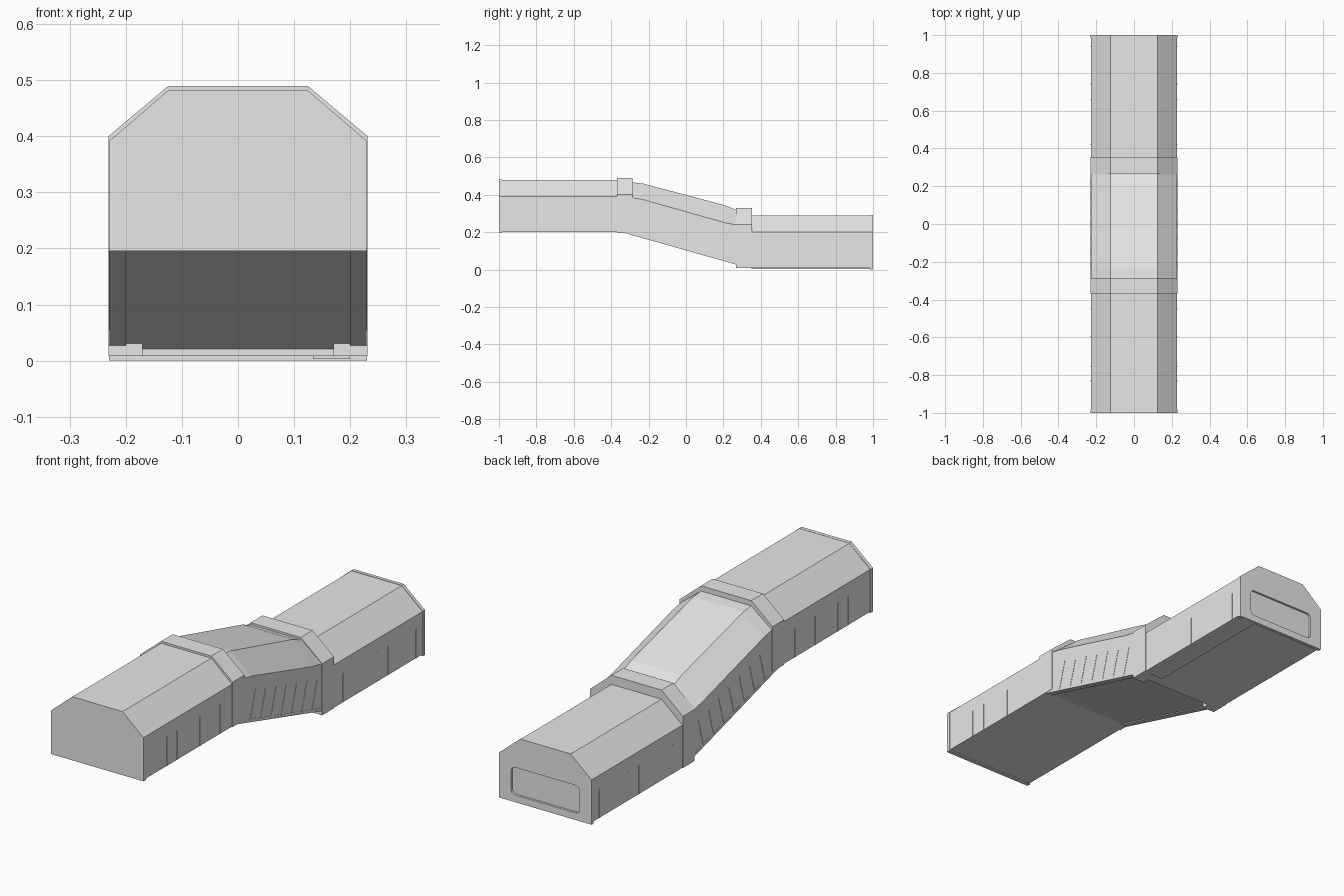
import bpy
import bmesh
from mathutils import Vector

cube = bpy.data.objects.get("Cube")
if cube:
    bpy.data.objects.remove(cube, do_unlink=True)

grey = bpy.data.materials.new("light_grey")
grey.use_nodes = True
colour = (0.8, 0.8, 0.8, 1)
grey.diffuse_color = colour
grey.node_tree.nodes["Principled BSDF"].inputs["Base Color"].default_value = colour

WALL = 0.228   # half width of the halls
ROOF = 0.125   # half width of the flat roof


def make_object(name, bm):
    bmesh.ops.recalc_face_normals(bm, faces=bm.faces)
    mesh = bpy.data.meshes.new(name)
    bm.to_mesh(mesh)
    bm.free()
    mesh.materials.append(grey)
    obj = bpy.data.objects.new(name, mesh)
    bpy.context.collection.objects.link(obj)
    return obj


def loft(name, rings):
    """Skin a list of matching closed rings and cap both ends."""
    bm = bmesh.new()
    loops = [[bm.verts.new(p) for p in ring] for ring in rings]
    n = len(loops[0])
    for a, b in zip(loops, loops[1:]):
        for i in range(n):
            j = (i + 1) % n
            bm.faces.new((a[i], a[j], b[j], b[i]))
    bm.faces.new(loops[0])
    bm.faces.new(loops[-1])
    return make_object(name, bm)


def hall_ring(y, floor, shoulder, top, half=WALL):
    right = [(half, floor), (half, shoulder), (ROOF, top)]
    outline = right + [(-x, z) for x, z in reversed(right)]
    return [(x, y, z) for x, z in outline]


def hall(name, *stations):
    return loft(name, [hall_ring(*s) for s in stations])


def side_plate(name, outline, x0, x1):
    """Extrude an outline given in (y, z) between two x positions."""
    return loft(name, [[(x, y, z) for y, z in outline] for x in (x0, x1)])


def box(name, x0, x1, y0, y1, z0, z1):
    return side_plate(name, [(y0, z0), (y1, z0), (y1, z1), (y0, z1)], x0, x1)


# Upper hall, sloping passage and lower hall
hall("upper_hall", (-0.997, 0.2, 0.39, 0.48), (-0.33, 0.2, 0.39, 0.48))
hall("sloped_passage", (-0.33, 0.2, 0.385, 0.466), (-0.29, 0.19, 0.385, 0.466),
     (-0.23, 0.172, 0.374, 0.46), (0.21, 0.047, 0.25, 0.343),
     (0.26, 0.033, 0.24, 0.322), (0.33, 0.012, 0.235, 0.315))
lower_hall = hall("lower_hall", (0.3, 0.008, 0.2, 0.289), (0.99, 0.008, 0.2, 0.289))

# Thin lips closing the two ends
hall("front_end_lip", (-1, 0.195, 0.391, 0.481, 0.23), (-0.983, 0.195, 0.391, 0.481, 0.23))
back_lip = hall("back_end_lip", (0.985, 0, 0.202, 0.291, 0.23), (1, 0, 0.202, 0.291, 0.23))

# Raised collars over the two joints; the lower one stands on side feet
hall("upper_collar", (-0.368, 0.198, 0.4, 0.489, 0.231), (-0.285, 0.198, 0.4, 0.489, 0.231))
arch = [(0.231, 0.008), (0.231, 0.24), (ROOF, 0.33)]
inner = [(0.17, 0.2), (0.17, 0.008)]
arch += [(-x, z) for x, z in reversed(arch)]
arch += [(-x, z) for x, z in reversed(inner)] + inner
loft("lower_collar", [[(x, y, z) for x, z in arch] for y in (0.268, 0.352)])

# Rounded recess in the back end
bm = bmesh.new()
bmesh.ops.create_cube(bm, size=1)
for v in bm.verts:
    v.co = Vector((v.co.x * 0.34, 1 + v.co.y * 0.02, 0.094 + v.co.z * 0.124))
corners = [e for e in bm.edges if abs(e.verts[0].co.y - e.verts[1].co.y) > 0.01]
bmesh.ops.bevel(bm, geom=corners, offset=0.02, segments=4, profile=0.5, affect='EDGES')
cutter = make_object("recess_cutter", bm)
cutter.hide_render = True
cutter.hide_viewport = True
cut = back_lip.modifiers.new("door_recess", 'BOOLEAN')
cut.operation = 'DIFFERENCE'
cut.solver = 'EXACT'
cut.object = cutter

# Slim wall ribs on both sides, upright on the halls and leaning on the slope
for side, sign in (("left", 1), ("right", -1)):
    x0, x1 = sign * 0.22, sign * 0.2295
    for base, places in ((0.2, (-0.83, -0.755, -0.595, -0.45)),
                         (0.008, (0.42, 0.66, 0.74, 0.94))):
        for y in places:
            box(side + "_wall_rib", x0, x1, y - 0.003, y + 0.003, base, base + 0.13)
    for i in range(7):
        y = -0.24 + i * 0.073
        z = 0.11 - 0.284 * y
        foot, head = (y, z), (y + 0.036, z + 0.125)
        side_plate(side + "_slope_rib",
                   [foot, (foot[0] + 0.006, foot[1]), (head[0] + 0.006, head[1]), head],
                   x0, x1)

# Skirts below the slope and a floor runner below the lower hall
for side, sign in (("left", 1), ("right", -1)):
    side_plate(side + "_slope_skirt",
               [(-0.33, 0.196), (0.27, 0.026), (0.27, 0.04), (-0.33, 0.21)],
               sign * 0.2, sign * 0.229)
box("floor_runner", 0.134, 0.2, 0.35, 0.99, 0.003, 0.012)
